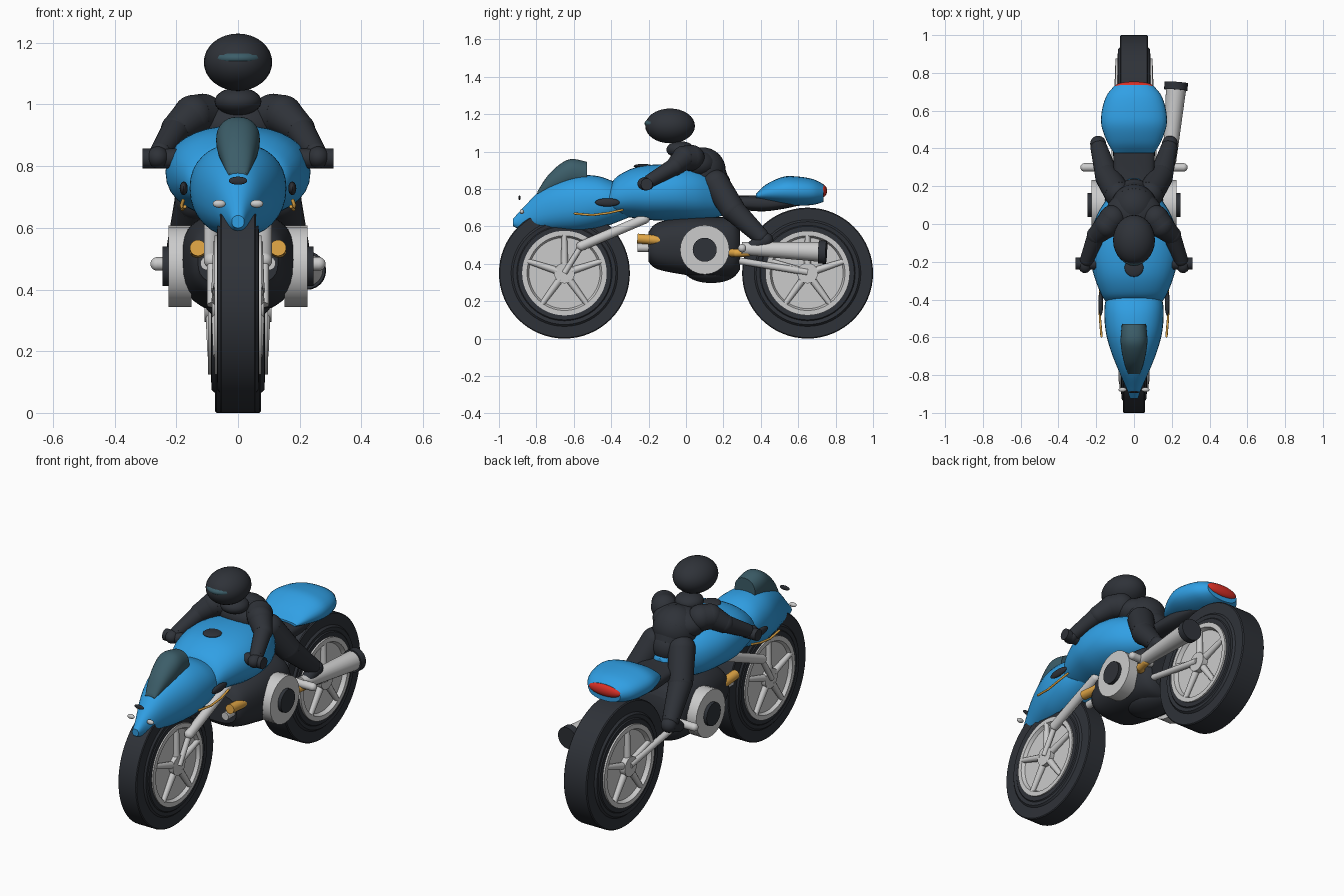
import bpy, bmesh, math
from mathutils import Vector, Matrix

if "Cube" in bpy.data.objects:
    bpy.data.objects.remove(bpy.data.objects["Cube"])

def material(name, rgb):
    m = bpy.data.materials.new(name)
    m.diffuse_color = (*rgb, 1)
    m.use_nodes = True
    m.node_tree.nodes["Principled BSDF"].inputs["Base Color"].default_value = m.diffuse_color
    return m

BLUE = material("blue_paint", (0.03, 0.35, 0.78))
DARK = material("dark_rubber", (0.028, 0.032, 0.04))
GLASS = material("tinted_glass", (0.045, 0.11, 0.14))
GOLD = material("gold_pipe", (0.75, 0.38, 0.06))
RED = material("red_lens", (0.7, 0.03, 0.02))
WHITE = material("white_lens", (0.9, 0.9, 0.9))

def finish(name, bm, mat=None):
    bmesh.ops.recalc_face_normals(bm, faces=bm.faces[:])
    for f in bm.faces:
        f.smooth = True
    for e in bm.edges:
        if e.is_manifold and e.calc_face_angle(0) > math.radians(35):
            e.smooth = False
    me = bpy.data.meshes.new(name)
    bm.to_mesh(me)
    bm.free()
    if mat:
        me.materials.append(mat)
    ob = bpy.data.objects.new(name, me)
    bpy.context.collection.objects.link(ob)
    return ob

def add_tube(bm, p, q, r1, r2, seg=24):
    p, q = Vector(p), Vector(q)
    d = q - p
    mx = Matrix.Translation((p + q) / 2) @ d.to_track_quat('Z', 'Y').to_matrix().to_4x4()
    bmesh.ops.create_cone(bm, cap_ends=True, segments=seg, radius1=r1, radius2=r2,
                          depth=d.length, matrix=mx)

def add_ball(bm, loc, radii, tilt=0):
    mx = Matrix.Translation(loc) @ Matrix.Rotation(tilt, 4, 'X') @ Matrix.Diagonal((*radii, 1))
    bmesh.ops.create_uvsphere(bm, u_segments=28, v_segments=16, radius=1, matrix=mx)

def tube(name, p, q, r1, r2=None, mat=None):
    bm = bmesh.new()
    add_tube(bm, p, q, r1, r1 if r2 is None else r2)
    return finish(name, bm, mat)

def ball(name, loc, radii, mat=None, tilt=0):
    bm = bmesh.new()
    add_ball(bm, loc, radii, tilt)
    return finish(name, bm, mat)

def limb(name, pts, radii, mat=None):
    bm = bmesh.new()
    for p, r in zip(pts, radii):
        add_ball(bm, p, (r, r, r))
    for i in range(len(pts) - 1):
        add_tube(bm, pts[i], pts[i + 1], radii[i], radii[i + 1])
    return finish(name, bm, mat)

def loft(name, secs, mat=None, power=0.9, seg=32, sub=5):
    """Smooth skin along y through sections (y, half width, bottom z, top z)."""
    V = [Vector(s) for s in secs]
    rows = []
    for i in range(len(V) - 1):
        a, b, c, d = V[max(i - 1, 0)], V[i], V[i + 1], V[min(i + 2, len(V) - 1)]
        for k in range(sub):
            t = k / sub
            rows.append(0.5 * (2 * b + (c - a) * t + (2 * a - 5 * b + 4 * c - d) * t * t
                               + (3 * b - a - 3 * c + d) * t ** 3))
    rows.append(V[-1])
    bm = bmesh.new()
    rings = []
    for y, w, lo, hi in rows:
        ring = []
        for k in range(seg):
            t = 2 * math.pi * k / seg
            c, s = math.cos(t), math.sin(t)
            c = math.copysign(abs(c) ** power, c)
            s = math.copysign(abs(s) ** power, s)
            ring.append(bm.verts.new((w * c, y, (lo + hi) / 2 + (hi - lo) / 2 * s)))
        rings.append(ring)
    for r1, r2 in zip(rings, rings[1:]):
        for k in range(seg):
            n = (k + 1) % seg
            bm.faces.new((r1[k], r1[n], r2[n], r2[k]))
    bm.faces.new(rings[0])
    bm.faces.new(rings[-1])
    return finish(name, bm, mat)

def lathe(name, half, y, z, sx, mat=None):
    """Spin a profile (x, radius), mirrored in x, round the axle."""
    prof = half + [(-x, r) for x, r in reversed(half)]
    bm = bmesh.new()
    vs = [bm.verts.new((x * sx, y, z + r)) for x, r in prof]
    es = [bm.edges.new((vs[i], vs[(i + 1) % len(vs)])) for i in range(len(vs))]
    bmesh.ops.spin(bm, geom=vs + es, cent=(0, y, z), axis=(1, 0, 0), angle=2 * math.pi,
                   steps=64, use_merge=True)
    bmesh.ops.remove_doubles(bm, verts=bm.verts[:], dist=1e-5)
    return finish(name, bm, mat)

# wheels: tyre, rim, hub and five spokes on each side
for name, y, sx in (("front", -0.65, 0.78), ("rear", 0.65, 1.0)):
    lathe(name + "_tyre", [(0.075, 0.22), (0.088, 0.225), (0.088, 0.25), (0.082, 0.255),
          (0.086, 0.275), (0.075, 0.285), (0.074, 0.345), (0.069, 0.35)], y, 0.35, sx, DARK)
    lathe(name + "_rim", [(0.075, 0.02), (0.075, 0.19), (0.098, 0.2), (0.098, 0.226)], y, 0.35, sx)
    tube(name + "_hub", (-0.108 * sx, y, 0.35), (0.108 * sx, y, 0.35), 0.055)
    bm = bmesh.new()
    for side in (-1, 1):
        for k in range(5):
            a = math.pi / 2 + k * math.tau / 5
            u = Vector((0, math.cos(a), math.sin(a)))
            c = Vector((side * 0.085 * sx, y, 0.35))
            add_tube(bm, c + u * 0.04, c + u * 0.205, 0.02, 0.014, 12)
    finish(name + "_spokes", bm)

# bodywork
loft("front_fairing", [(-0.925, 0.02, 0.60, 0.64), (-0.87, 0.04, 0.58, 0.70),
     (-0.78, 0.08, 0.577, 0.79), (-0.68, 0.12, 0.572, 0.845), (-0.58, 0.148, 0.57, 0.872),
     (-0.48, 0.157, 0.585, 0.87), (-0.40, 0.15, 0.61, 0.845), (-0.30, 0.12, 0.65, 0.80)], BLUE)
loft("tank", [(-0.41, 0.15, 0.67, 0.81), (-0.37, 0.175, 0.655, 0.865), (-0.28, 0.21, 0.645, 0.912),
     (-0.17, 0.234, 0.632, 0.93), (-0.05, 0.228, 0.63, 0.93), (0.05, 0.195, 0.63, 0.915),
     (0.13, 0.145, 0.64, 0.88), (0.20, 0.085, 0.66, 0.83), (0.24, 0.03, 0.69, 0.78)], BLUE)
loft("windscreen", [(-0.795, 0.03, 0.75, 0.785), (-0.74, 0.05, 0.77, 0.87),
     (-0.67, 0.066, 0.79, 0.935), (-0.61, 0.071, 0.81, 0.96), (-0.53, 0.064, 0.81, 0.945)], GLASS)
loft("tail", [(0.375, 0.105, 0.745, 0.775), (0.43, 0.14, 0.73, 0.825), (0.52, 0.172, 0.715, 0.865),
     (0.60, 0.17, 0.71, 0.866), (0.68, 0.145, 0.715, 0.852), (0.735, 0.1, 0.73, 0.825)], BLUE)
loft("seat", [(0.10, 0.09, 0.68, 0.78), (0.25, 0.105, 0.69, 0.765), (0.40, 0.11, 0.68, 0.765),
     (0.50, 0.10, 0.69, 0.76), (0.60, 0.07, 0.71, 0.76)], DARK, 0.7)
ball("tail_light", (0, 0.73, 0.79), (0.1, 0.024, 0.034), RED)
ball("nose_vent", (0, -0.89, 0.753), (0.03, 0.006, 0.013), DARK)
ball("filler_cap", (0, -0.23, 0.922), (0.05, 0.05, 0.012), DARK)

# engine
loft("engine", [(-0.20, 0.13, 0.41, 0.57), (-0.15, 0.155, 0.37, 0.62), (0.0, 0.183, 0.34, 0.65),
     (0.15, 0.185, 0.325, 0.65), (0.25, 0.16, 0.33, 0.64), (0.29, 0.12, 0.37, 0.59)], DARK, 0.75)
ball("sump", (0, 0.135, 0.36), (0.11, 0.14, 0.063), DARK)

# muffler on the right side only
tube("muffler", (0.185, 0.30, 0.482), (0.224, 0.73, 0.463), 0.034, 0.054)
tube("muffler_cap", (0.221, 0.71, 0.463), (0.224, 0.75, 0.461), 0.062, None, DARK)
limb("muffler_pipe", [(0.13, 0.22, 0.46), (0.18, 0.27, 0.457), (0.19, 0.33, 0.46)],
     [0.022, 0.022, 0.022], GOLD)

# mirrored machine parts and limbs
for s, side in ((1, "right"), (-1, "left")):
    P = lambda x, y, z: (s * x, y, z)
    limb(side + "_fork", [P(0.085, -0.56, 0.495), P(0.085, -0.22, 0.64)], [0.026, 0.026])
    tube(side + "_fork_lower", P(0.085, -0.65, 0.35), P(0.085, -0.56, 0.495), 0.015)
    tube(side + "_swingarm", P(0.1, 0.2, 0.43), P(0.1, 0.65, 0.355), 0.018)
    tube(side + "_engine_cover", P(0.15, 0.1, 0.475), P(0.226, 0.1, 0.475), 0.132)
    tube(side + "_engine_cap", P(0.2, 0.1, 0.475), P(0.245, 0.1, 0.475), 0.064, None, DARK)
    limb(side + "_foot_peg", [P(0.14, 0.3, 0.483), P(0.262, 0.3, 0.483)], [0.022, 0.022])
    tube(side + "_header_pipe", P(0.13, -0.26, 0.535), P(0.13, -0.14, 0.525), 0.026, None, GOLD)
    tube(side + "_header_mount", P(0.1, -0.26, 0.485), P(0.1, -0.15, 0.485), 0.022)
    ball(side + "_headlight", P(0.061, -0.877, 0.678), (0.021, 0.012, 0.013), WHITE)
    ball(side + "_fairing_vent", P(0.176, -0.42, 0.728), (0.013, 0.066, 0.022), DARK)
    limb(side + "_fairing_trim", [P(0.172, -0.595, 0.668), P(0.18, -0.5, 0.66),
         P(0.183, -0.41, 0.672), P(0.178, -0.34, 0.688)], [0.006] * 4, GOLD)
    tube(side + "_grip", P(0.2, -0.21, 0.825), P(0.31, -0.21, 0.825), 0.032, None, DARK)
    limb(side + "_upper_arm", [P(0.115, 0.03, 0.965), P(0.145, -0.01, 0.965),
         P(0.2, -0.06, 0.92)], [0.07, 0.066, 0.05], DARK)
    limb(side + "_forearm", [P(0.2, -0.06, 0.92), P(0.25, -0.19, 0.845)], [0.047, 0.036], DARK)
    ball(side + "_hand", P(0.26, -0.215, 0.828), (0.036, 0.045, 0.036), DARK)
    limb(side + "_thigh", [P(0.085, 0.16, 0.83), P(0.14, 0.25, 0.69)], [0.072, 0.066], DARK)
    limb(side + "_shin", [P(0.145, 0.26, 0.68), P(0.185, 0.40, 0.545)], [0.062, 0.045], DARK)
    limb(side + "_boot", [P(0.19, 0.425, 0.525), P(0.19, 0.34, 0.485)], [0.042, 0.03], DARK)

# rider body and helmet
limb("torso", [(0, 0.15, 0.82), (0, 0.09, 0.9)], [0.09, 0.122], DARK)
ball("chest", (0, 0.06, 0.93), (0.15, 0.115, 0.085), DARK)
ball("collar", (0, -0.03, 1.01), (0.076, 0.075, 0.045), DARK)
ball("helmet", (0, -0.085, 1.137), (0.111, 0.133, 0.093), DARK)
ball("visor", (0, -0.1, 1.15), (0.098, 0.122, 0.038), GLASS)
